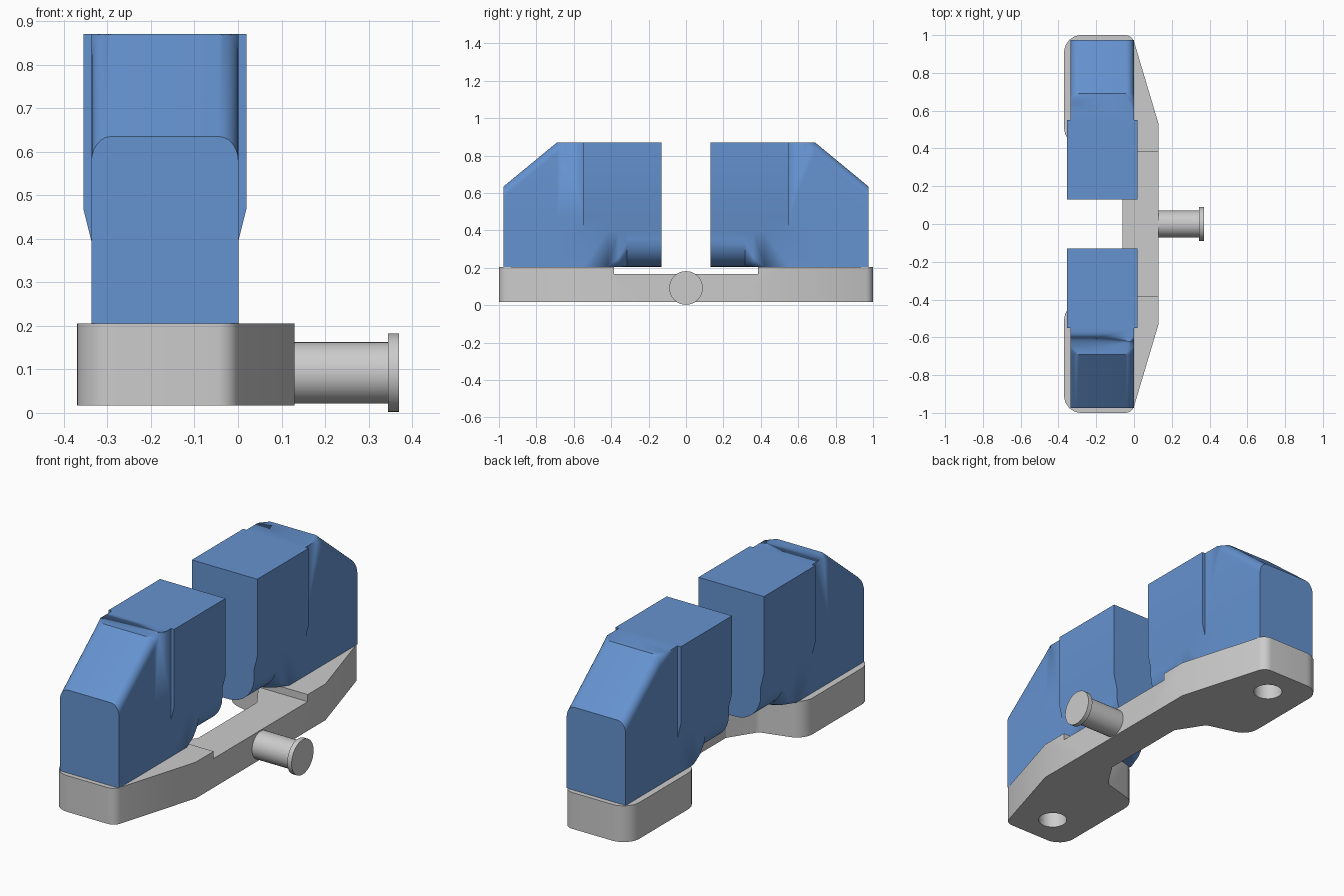
import bpy, bmesh
from math import sin, cos, pi, tan, radians
from mathutils import Vector

if "Cube" in bpy.data.objects:
    bpy.data.objects.remove(bpy.data.objects["Cube"])

blue = bpy.data.materials.new("blue")
blue.diffuse_color = (0.13, 0.29, 0.63, 1)
blue.use_nodes = True
blue.node_tree.nodes["Principled BSDF"].inputs["Base Color"].default_value = blue.diffuse_color


def make(name, bm, mat=None):
    bmesh.ops.recalc_face_normals(bm, faces=bm.faces)
    me = bpy.data.meshes.new(name)
    bm.to_mesh(me)
    bm.free()
    ob = bpy.data.objects.new(name, me)
    bpy.context.collection.objects.link(ob)
    if mat:
        me.materials.append(mat)
    return ob


def activate(ob):
    bpy.ops.object.select_all(action='DESELECT')
    ob.select_set(True)
    bpy.context.view_layer.objects.active = ob


def smooth(ob, angle=30):
    activate(ob)
    bpy.ops.object.shade_smooth_by_angle(angle=radians(angle))


def cut(ob, cutter):
    m = ob.modifiers.new("cut", 'BOOLEAN')
    m.operation, m.object, m.solver = 'DIFFERENCE', cutter, 'EXACT'
    activate(ob)
    bpy.ops.object.modifier_apply(modifier=m.name)
    bpy.data.objects.remove(cutter)


def fillet(corners, n=6):
    """Round each (x, y, radius) corner of a closed outline."""
    out = []
    for i, (x, y, r) in enumerate(corners):
        p = Vector((x, y))
        if r == 0:
            out.append(p)
            continue
        a = (Vector(corners[i - 1][:2]) - p).normalized()
        b = (Vector(corners[(i + 1) % len(corners)][:2]) - p).normalized()
        half = a.angle(b) / 2
        c = p + (a + b).normalized() * (r / sin(half))
        start, end = p + a * (r / tan(half)) - c, p + b * (r / tan(half)) - c
        for k in range(n + 1):
            out.append(c + start.lerp(end, k / n).normalized() * r)
    return out


def cylinder(name, r, p, q, seg=32):
    p, q = Vector(p), Vector(q)
    bm = bmesh.new()
    bmesh.ops.create_cone(bm, cap_ends=True, segments=seg, radius1=r, radius2=r, depth=(q - p).length)
    rot = Vector((0, 0, 1)).rotation_difference(q - p).to_matrix()
    bmesh.ops.rotate(bm, verts=bm.verts, matrix=rot)
    bmesh.ops.translate(bm, verts=bm.verts, vec=(p + q) / 2)
    return make(name, bm)


# Base plate: mirrored outline, raised pads at both ends
half = [(0.13, 0.24, 0), (0.13, 0.53, 0), (-0.005, 0.99, 0.06), (-0.03, 1, 0), (-0.37, 1, 0.09),
        (-0.37, 0.44, 0.09), (-0.15, 0.38, 0.04), (-0.06, 0.24, 0)]
half[2:4] = [(-0.01, 1, 0.05)]
outline = fillet(half + [(x, -y, r) for x, y, r in reversed(half)])
bm = bmesh.new()
face = bm.faces.new([bm.verts.new((p.x, p.y, 0.017)) for p in outline])
ext = bmesh.ops.extrude_face_region(bm, geom=[face])["geom"]
bmesh.ops.translate(bm, verts=[v for v in ext if isinstance(v, bmesh.types.BMVert)], vec=(0, 0, 0.188))
base = make("base_plate", bm)

# Lower the middle of the bar
bm = bmesh.new()
bmesh.ops.create_cube(bm, size=1)
bmesh.ops.scale(bm, verts=bm.verts, vec=(2, 0.77, 0.2))
bmesh.ops.translate(bm, verts=bm.verts, vec=(0, 0, 0.268))
cut(base, make("step_cutter", bm))

# Mounting holes under the pads
for s in (-1, 1):
    cut(base, cylinder("hole_cutter", 0.07, (-0.17, s * 0.83, -0.1), (-0.17, s * 0.83, 0.18)))
smooth(base)

# Side pin with a wider head
smooth(cylinder("pin_shaft", 0.071, (0.1, 0, 0.092), (0.35, 0, 0.092)))
smooth(cylinder("pin_head", 0.09, (0.345, 0, 0.092), (0.37, 0, 0.092)))


# Pad block: sections lofted along y, with a rounded belly at the inner end
def section(y, top, lip, r):
    w, cx, bottom, n = 0.169, -0.168, 0.205, 8
    side = [(w + lip, top), (w + lip, 0.47), (w, 0.395)]
    side += [(w - r + r * cos(k / n * pi / 2), bottom + r - r * sin(k / n * pi / 2)) for k in range(n + 1)]
    pts = side + [(-x, z) for x, z in reversed(side)]
    return [(cx + x, y, z) for x, z in pts]


stations = [(0.13, 0.87, 0.0185, 0.145), (0.315, 0.87, 0.0185, 0.145), (0.33, 0.87, 0.0185, 0.1),
            (0.36, 0.87, 0.0185, 0.05), (0.42, 0.87, 0.0185, 0), (0.55, 0.87, 0.0185, 0),
            (0.55, 0.87, 0, 0), (0.69, 0.87, 0, 0), (0.975, 0.635, 0, 0)]
bm = bmesh.new()
rings = [[bm.verts.new(p) for p in section(*s)] for s in stations]
for a, b in zip(rings, rings[1:]):
    for i in range(len(a)):
        j = (i + 1) % len(a)
        bm.faces.new((a[i], a[j], b[j], b[i]))
bm.faces.new(rings[0])
bm.faces.new(rings[-1])
bmesh.ops.remove_doubles(bm, verts=bm.verts, dist=1e-5)
bmesh.ops.recalc_face_normals(bm, faces=bm.faces)
# Round the two sloping edges
slope = [e for e in bm.edges if abs(e.verts[0].co.y - e.verts[1].co.y) > 0.2
         and abs(e.verts[0].co.z - e.verts[1].co.z) > 0.2]
bmesh.ops.bevel(bm, geom=slope, offset=0.045, segments=6, profile=0.5, affect='EDGES')
block = make("pad_block", bm, blue)
smooth(block, 25)
m = block.modifiers.new("mirror", 'MIRROR')
m.use_axis = (False, True, False)
m.use_clip = False
m.use_mirror_merge = False
